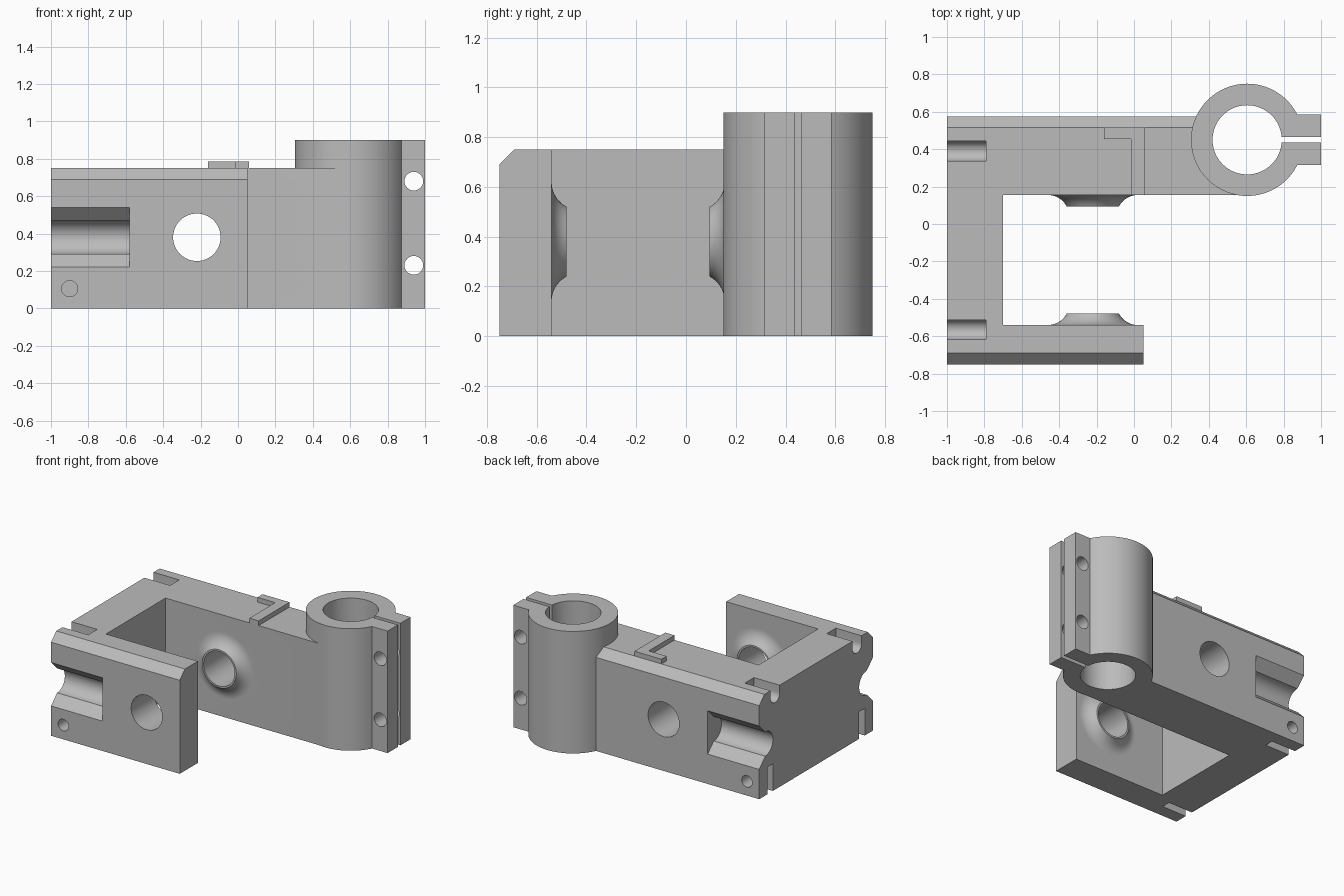
import bpy, bmesh, math

cube = bpy.data.objects.get("Cube")
if cube:
    bpy.data.objects.remove(cube, do_unlink=True)

grey = bpy.data.materials.new("machined grey")
grey.use_nodes = True
grey.diffuse_color = (0.5, 0.5, 0.5, 1)
grey.node_tree.nodes["Principled BSDF"].inputs["Base Color"].default_value = (0.5, 0.5, 0.5, 1)


def add_object(name, bm):
    bmesh.ops.recalc_face_normals(bm, faces=bm.faces)
    mesh = bpy.data.meshes.new(name)
    bm.to_mesh(mesh)
    bm.free()
    mesh.materials.append(grey)
    obj = bpy.data.objects.new(name, mesh)
    bpy.context.collection.objects.link(obj)
    return obj


def prism(name, axis, points, lo, hi):
    """Extrude a 2D outline along an axis; points use the other two axes in order."""
    place = {"x": lambda a, b, t: (t, a, b),
             "y": lambda a, b, t: (a, t, b),
             "z": lambda a, b, t: (a, b, t)}[axis]
    bm = bmesh.new()
    low = [bm.verts.new(place(a, b, lo)) for a, b in points]
    high = [bm.verts.new(place(a, b, hi)) for a, b in points]
    bm.faces.new(low)
    bm.faces.new(high)
    n = len(points)
    for i in range(n):
        j = (i + 1) % n
        bm.faces.new((low[i], low[j], high[j], high[i]))
    return add_object(name, bm)


def arc(cx, cy, r, start=0, sweep=360, n=64):
    steps = n if sweep == 360 else n + 1
    angles = [math.radians(start + sweep * i / n) for i in range(steps)]
    return [(cx + r * math.cos(a), cy + r * math.sin(a)) for a in angles]


def rect(a0, a1, b0, b1):
    return [(a0, b0), (a1, b0), (a1, b1), (a0, b1)]


def combine(target, tool, operation="DIFFERENCE"):
    mod = target.modifiers.new("join", "BOOLEAN")
    mod.operation = operation
    mod.solver = "EXACT"
    mod.object = tool
    bpy.context.view_layer.objects.active = target
    bpy.ops.object.modifier_apply(modifier=mod.name)
    bpy.data.objects.remove(tool, do_unlink=True)


def smooth(obj):
    bpy.ops.object.select_all(action="DESELECT")
    obj.select_set(True)
    bpy.context.view_layer.objects.active = obj
    bpy.ops.object.shade_smooth_by_angle(angle=math.radians(30))


FRONT, BACK, TOP = -0.75, 0.575, 0.75
IN_FRONT, IN_BACK = -0.54, 0.155
HOLE_X, HOLE_Z, HOLE_R = -0.22, 0.38, 0.127
CX, CY = 0.605, 0.45

# U-shaped frame with a short front arm and a long back arm
frame = prism("clamp_frame", "z", [
    (-1, FRONT), (0.05, FRONT), (0.05, IN_FRONT), (-0.7, IN_FRONT),
    (-0.7, IN_BACK), (CX, IN_BACK), (CX, BACK), (-1, BACK)], 0, TOP)

# Outer faces: chamfer, flared round channel, screw hole and slots
for face, inward in ((FRONT, 1), (BACK, -1)):
    def y(depth):
        return face + inward * depth

    combine(frame, prism("chamfer", "x", [
        (y(-0.06), TOP), (y(-0.06), TOP + 0.06), (y(0.12), TOP + 0.06), (y(0), TOP - 0.06)],
        -1.1, 0.7))
    channel = [(-0.02, 0.22), (0, 0.22)]
    channel += arc(0.07, HOLE_Z, 0.09, -90, 180, 24) + [(0, 0.54), (-0.02, 0.54)]
    combine(frame, prism("channel", "x", [(y(d), z) for d, z in channel], -1.1, -0.58))
    trough = [(0.238, 0.8)] + arc(0.185, 0.695, 0.053, 0, -180, 20) + [(0.132, 0.8)]
    combine(frame, prism("top_trough", "x", [(y(d), z) for d, z in trough], -1.1, -0.79))
    combine(frame, prism("nut_slot", "x", rect(y(0.095), y(0.16), -0.1, 0.2), -1.1, -0.8))
    combine(frame, prism("screw_hole", "y", arc(-0.9, 0.105, 0.043, n=32), y(-0.1), y(0.2)))

combine(frame, prism("cross_hole", "y", arc(HOLE_X, HOLE_Z, HOLE_R), -1, 1))

# Split tube clamp with two bolted ears
combine(frame, prism("tube", "z", arc(CX, CY, 0.3, n=96), 0, 0.9), "UNION")
combine(frame, prism("ears", "z", rect(0.83, 1, 0.315, 0.585), 0, 0.9), "UNION")
combine(frame, prism("bore", "z", arc(CX, CY, 0.185, n=80), -0.1, 1))
combine(frame, prism("slit", "z", rect(CX, 1.1, 0.435, 0.465), -0.1, 1))
for z in (0.23, 0.68):
    combine(frame, prism("bolt_hole", "y", arc(0.94, z, 0.05, n=32), 0.2, 0.7))
smooth(frame)

# Flared bosses around the cross hole on the inner faces
for name, wall, out in (("front_boss", IN_FRONT, 1), ("back_boss", IN_BACK, -1)):
    R = 0.113
    flare = [(0.24 - d, R - math.sqrt(R * R - d * d)) for d in (0.1 * i / 12 for i in range(13))]
    profile = flare + [(HOLE_R, flare[-1][1]), (HOLE_R, 0)]
    bm = bmesh.new()
    verts = [bm.verts.new((HOLE_X + r, wall + out * h, HOLE_Z)) for r, h in profile]
    edges = [bm.edges.new(pair) for pair in zip(verts, verts[1:])]
    bmesh.ops.spin(bm, geom=verts + edges, cent=(HOLE_X, wall, HOLE_Z), axis=(0, 1, 0),
                   angle=math.tau, steps=64, use_duplicate=False)
    bmesh.ops.remove_doubles(bm, verts=bm.verts, dist=0.0001)
    # Close the seat against the wall so that normals resolve outward
    rims = [e for e in bm.edges if e.is_boundary]
    bmesh.ops.bridge_loops(bm, edges=rims)
    smooth(add_object(name, bm))

# Raised L-shaped stop on the back arm
prism("top_stop", "z", [
    (-0.16, 0.455), (-0.015, 0.455), (-0.015, IN_BACK), (0.06, IN_BACK),
    (0.06, 0.515), (-0.16, 0.515)], TOP, 0.785)
